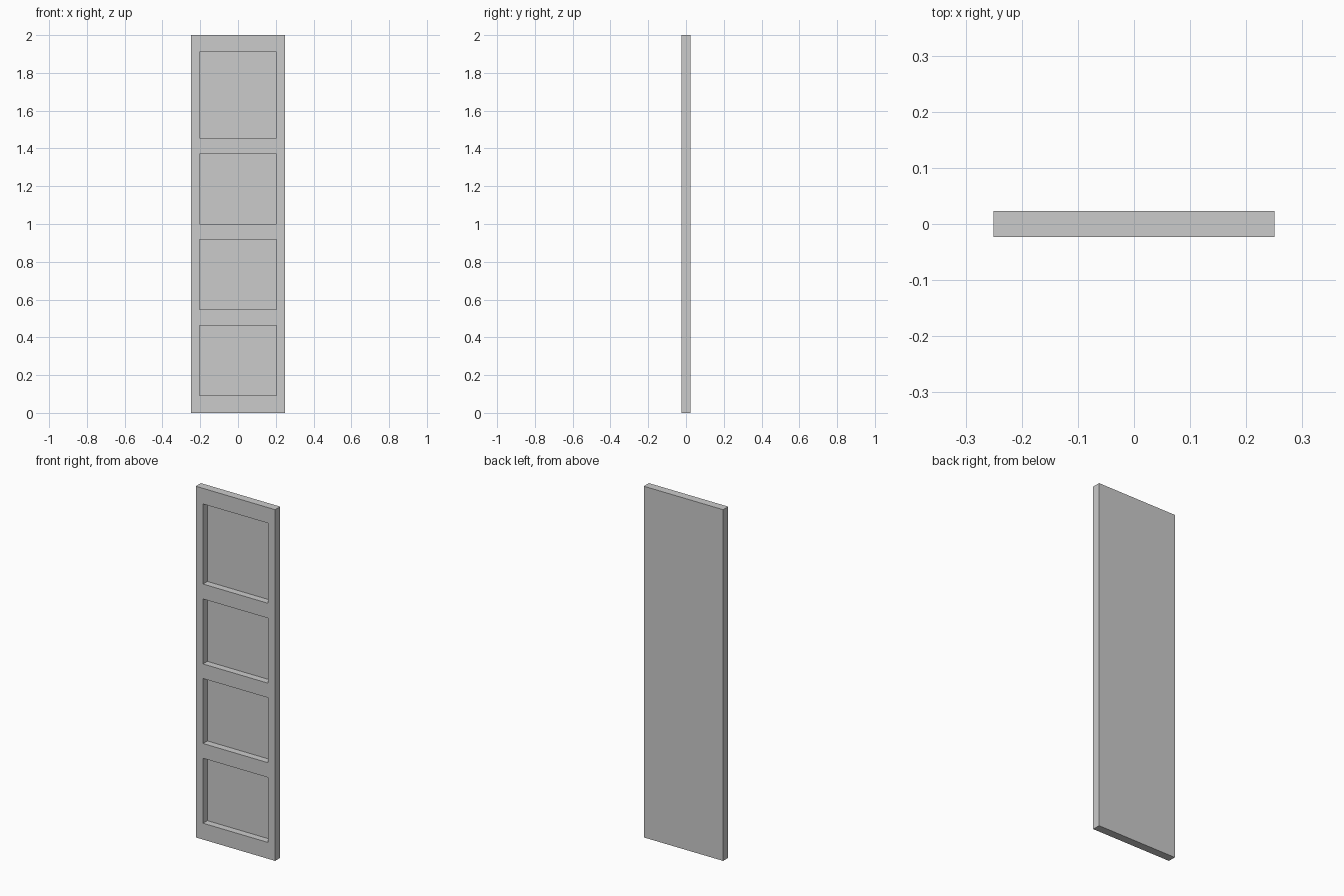
import bpy

if "Cube" in bpy.data.objects:
    bpy.data.objects.remove(bpy.data.objects["Cube"])

WIDTH, THICK, HEIGHT = 0.5, 0.046, 2.0
FRONT = -THICK / 2
RECESS = 0.039
HALF_OPENING = 0.204


def box(name, lo, hi):
    """Axis-aligned box between two corners."""
    bpy.ops.mesh.primitive_cube_add(size=1)
    ob = bpy.context.object
    ob.name = ob.data.name = name
    for v in ob.data.vertices:
        v.co = [l + (c + 0.5) * (h - l) for c, l, h in zip(v.co, lo, hi)]
    return ob


# Door slab
door = box("door_panel", (-WIDTH / 2, FRONT, 0), (WIDTH / 2, -FRONT, HEIGHT))

# Four recessed panels in the front, bottom to top
openings = [(0.093, 0.463), (0.547, 0.917), (1.0, 1.37), (1.455, 1.911)]
for i, (z0, z1) in enumerate(openings, 1):
    cutter = box(f"recess_cutter_{i}",
                 (-HALF_OPENING, FRONT - 0.05, z0),
                 (HALF_OPENING, FRONT + RECESS, z1))
    mod = door.modifiers.new(f"recess_{i}", 'BOOLEAN')
    mod.operation = 'DIFFERENCE'
    mod.solver = 'EXACT'
    mod.object = cutter
    cutter.hide_render = True
    cutter.display_type = 'WIRE'
